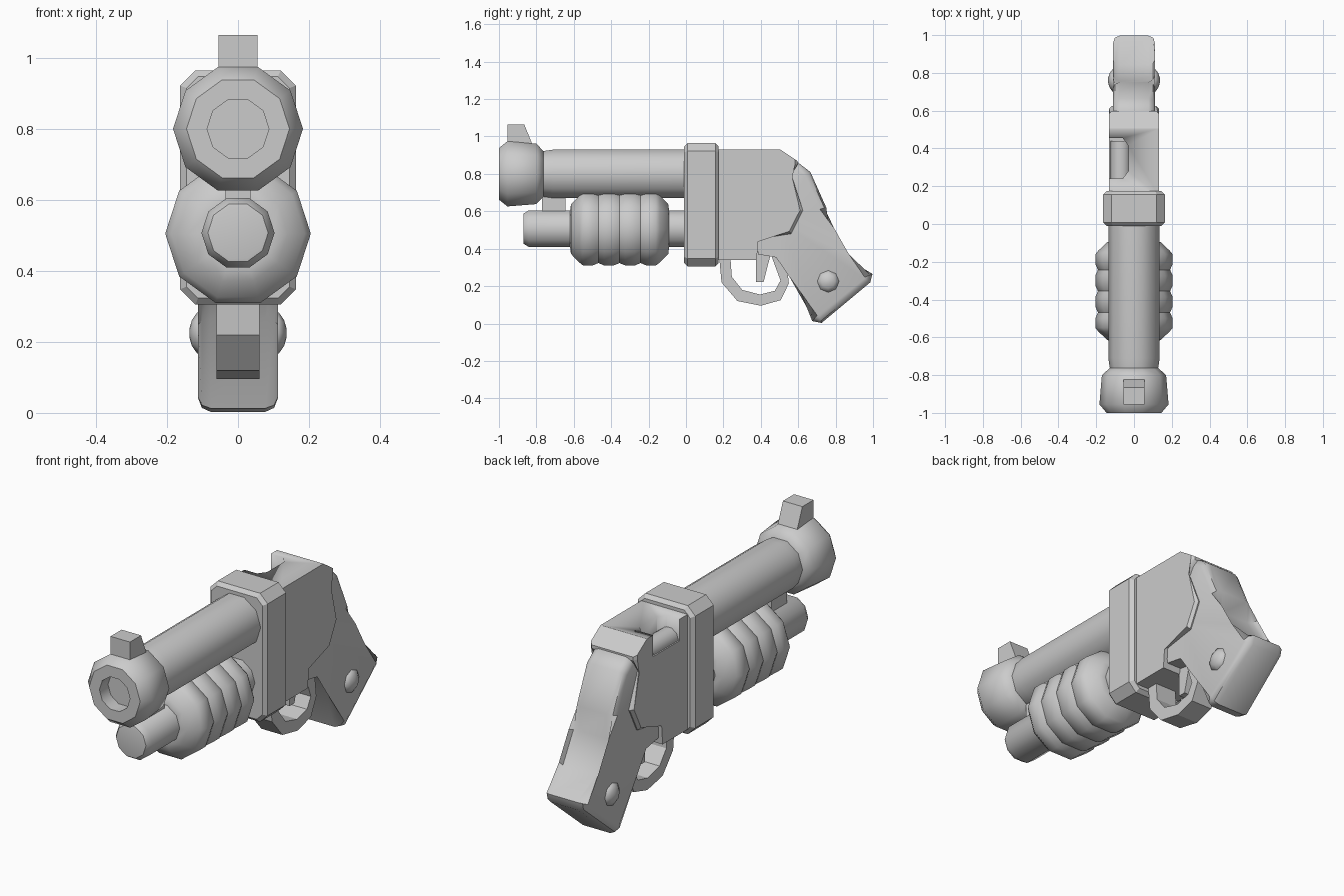
import bpy, bmesh
from math import sin, cos, tau, radians

if "Cube" in bpy.data.objects:
    bpy.data.objects.remove(bpy.data.objects["Cube"])


def finish(name, bm, angle=40):
    bmesh.ops.recalc_face_normals(bm, faces=bm.faces)
    me = bpy.data.meshes.new(name)
    bm.to_mesh(me)
    bm.free()
    me.shade_smooth()
    me.set_sharp_from_angle(angle=radians(angle))
    ob = bpy.data.objects.new(name, me)
    bpy.context.collection.objects.link(ob)
    return ob


def lathe(name, profile, z, x=0.0, axis='y', y=0.0, n=10, angle=40):
    """Spin (position, radius) pairs around an axis and cap both ends."""
    bm = bmesh.new()
    rings = []
    for p, r in profile:
        ring = []
        for i in range(n):
            c, s = r * cos(tau * i / n), r * sin(tau * i / n)
            co = (x + c, p, z + s) if axis == 'y' else (p, y + c, z + s)
            ring.append(bm.verts.new(co))
        rings.append(ring)
    for a, b in zip(rings, rings[1:]):
        for i in range(n):
            j = (i + 1) % n
            bm.faces.new((a[i], a[j], b[j], b[i]))
    bm.faces.new(rings[0])
    bm.faces.new(rings[-1])
    return finish(name, bm, angle)


def prism(name, pts, a, b, axis='x', bevel=0, segments=1, only=None, angle=25):
    """Extrude a 2D outline from a to b; optionally bevel the cap edges."""
    bm = bmesh.new()
    place = {'x': lambda p, d: (d, p[0], p[1]),
             'y': lambda p, d: (p[0], d, p[1]),
             'z': lambda p, d: (p[0], p[1], d)}[axis]
    n = len(pts)
    lo, hi = [[bm.verts.new(place(p, d)) for p in pts] for d in (a, b)]
    caps = [bm.faces.new(lo), bm.faces.new(hi)]
    for i in range(n):
        j = (i + 1) % n
        bm.faces.new((lo[i], lo[j], hi[j], hi[i]))
    if bevel:
        edges = []
        for ring in (lo, hi):
            for i in (only or range(n)):
                edges.append(bm.edges.get((ring[i], ring[(i + 1) % n])))
        bmesh.ops.bevel(bm, geom=edges, offset=bevel, segments=segments,
                        profile=0.5, affect='EDGES', clamp_overlap=False)
    return finish(name, bm, angle)


# Barrel and flared muzzle with a recessed bore
lathe("barrel", [(-0.77, 0.127), (-0.71, 0.136), (0.05, 0.136)], 0.8)
lathe("muzzle", [(-0.93, 0.087), (-1.0, 0.087), (-1.0, 0.145), (-0.955, 0.183),
                 (-0.8, 0.17), (-0.76, 0.125)], 0.8, angle=50)
prism("front_sight", [(-0.955, 0.93), (-0.955, 1.065), (-0.865, 1.065), (-0.81, 0.93)],
      -0.055, 0.055)

# Magazine tube and its bracket
lathe("magazine_tube", [(-0.87, 0.076), (-0.868, 0.085), (-0.84, 0.103), (0.05, 0.103)], 0.507)
prism("tube_bracket", [(-0.77, 0.58), (-0.77, 0.7), (-0.645, 0.7), (-0.645, 0.58)],
      -0.035, 0.035)

# Ribbed pump handle
ribs = [(-0.62, 0.10), (-0.615, 0.14), (-0.57, 0.188)]
for k in range(4):
    c = -0.525 + 0.113 * k
    ribs += [(c - 0.025, 0.205), (c + 0.025, 0.205)]
    if k < 3:
        ribs.append((c + 0.0565, 0.191))
ribs += [(-0.14, 0.188), (-0.095, 0.14), (-0.09, 0.10)]
lathe("pump_handle", ribs, 0.505)

# Chamfered band around both tubes
right = [(0.12, 0.305), (0.163, 0.348), (0.163, 0.922), (0.12, 0.965)]
prism("receiver_band", right + [(-x, z) for x, z in reversed(right)],
      -0.01, 0.175, 'y', bevel=0.018)

# Receiver with a bevelled rear edge
receiver = prism("receiver", [(0.15, 0.34), (0.15, 0.93), (0.505, 0.93), (0.597, 0.868),
                              (0.597, 0.85), (0.553, 0.78), (0.625, 0.605), (0.562, 0.48),
                              (0.387, 0.452), (0.378, 0.34)],
                 -0.132, 0.132, bevel=0.014, only=[3, 4, 5, 6, 7])

# Ejection port cut and the bolt inside it
port = [(-0.2, 0.24), (-0.06, 0.24), (-0.03, 0.28), (-0.03, 0.415), (-0.06, 0.455), (-0.2, 0.455)]
cutter = prism("port_cutter", port, 0.82, 1.0, 'z')
cutter.hide_render = True
cutter.hide_set(True)
cut = receiver.modifiers.new("port", 'BOOLEAN')
cut.object = cutter
cut.operation = 'DIFFERENCE'
cut.solver = 'EXACT'
lathe("bolt", [(0.2, 0.055), (0.44, 0.055)], 0.82, x=-0.07)

# Rounded pistol grip
prism("grip", [(0.5, 0.84), (0.6, 0.86), (0.665, 0.81), (0.75, 0.62), (0.757, 0.5),
               (0.845, 0.345), (0.997, 0.265), (0.985, 0.22), (0.725, 0.003),
               (0.675, 0.013), (0.585, 0.265), (0.53, 0.345), (0.385, 0.37),
               (0.375, 0.47), (0.5, 0.55)],
      -0.112, 0.112, bevel=0.035, segments=2, only=range(0, 11), angle=45)

# Domed grip screws, one on each side
for side, s in (("right", 1), ("left", -1)):
    lathe("grip_screw_" + side, [(s * 0.1, 0.06), (s * 0.115, 0.058), (s * 0.13, 0.036),
                                 (s * 0.137, 0.012)], 0.225, axis='x', y=0.76, n=8, angle=50)

# Trigger and trigger guard
prism("trigger", [(0.375, 0.4), (0.375, 0.222), (0.415, 0.222), (0.45, 0.36), (0.45, 0.4)],
      -0.03, 0.03)
prism("trigger_guard", [(0.177, 0.36), (0.19, 0.22), (0.275, 0.12), (0.4, 0.095), (0.507, 0.125),
                        (0.55, 0.215), (0.53, 0.38), (0.45, 0.38), (0.505, 0.23), (0.475, 0.175),
                        (0.395, 0.155), (0.3, 0.18), (0.245, 0.25), (0.237, 0.36)],
      -0.06, 0.06)
